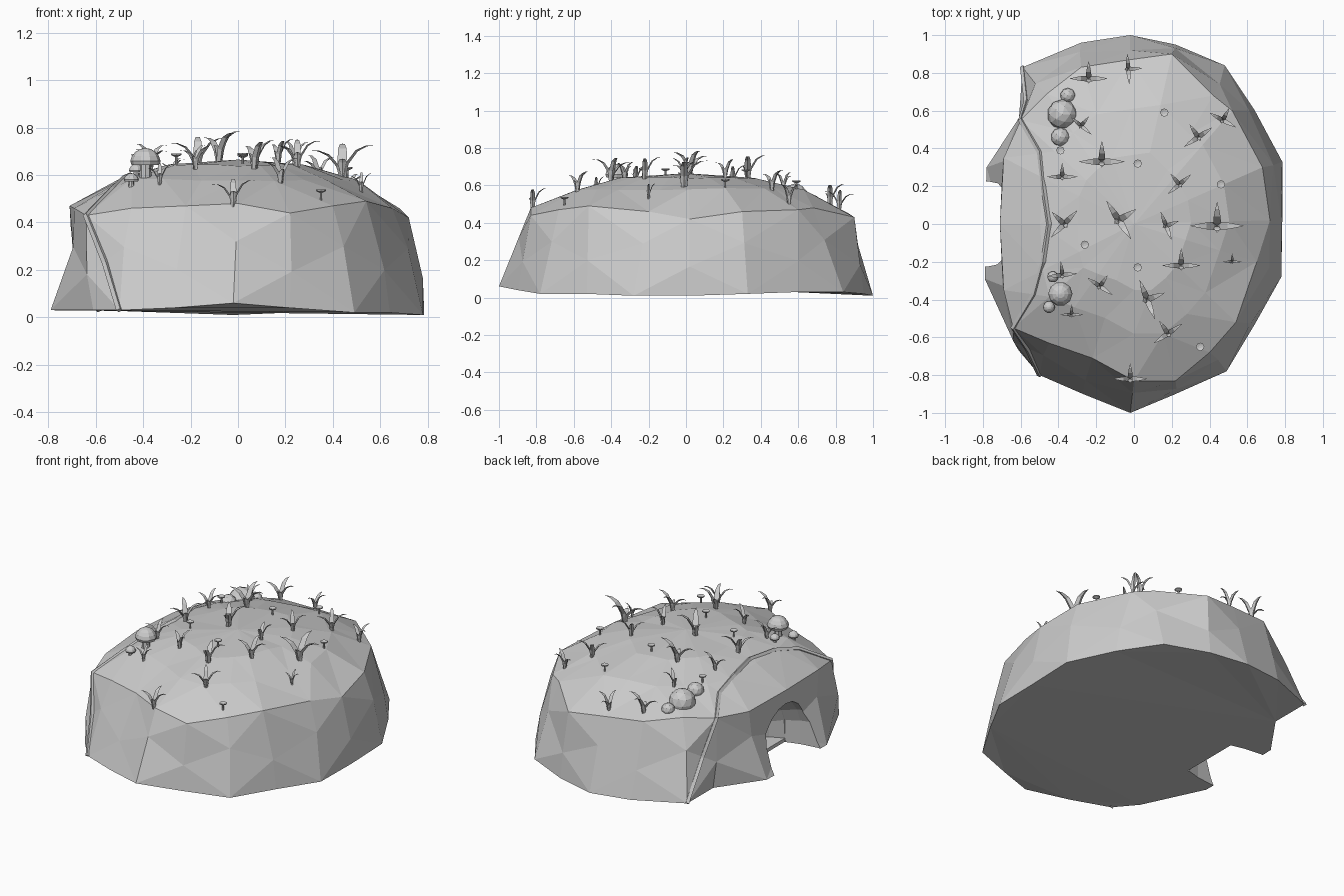
import bpy, bmesh, random
from math import sin, cos, pi
from mathutils import Vector, Matrix
from mathutils.bvhtree import BVHTree

random.seed(4)
if "Cube" in bpy.data.objects:
    bpy.data.objects.remove(bpy.data.objects["Cube"])

stone = bpy.data.materials.new("plain_grey")
stone.use_nodes = True
GREY = (0.6, 0.6, 0.6, 1)
stone.diffuse_color = GREY
stone.node_tree.nodes["Principled BSDF"].inputs["Base Color"].default_value = GREY


def finish(bm, name):
    bmesh.ops.recalc_face_normals(bm, faces=bm.faces)
    mesh = bpy.data.meshes.new(name)
    bm.to_mesh(mesh)
    bm.free()
    mesh.materials.append(stone)
    ob = bpy.data.objects.new(name, mesh)
    bpy.context.collection.objects.link(ob)
    return ob


def loft(bm, rings, caps=True):
    loops = [[bm.verts.new(p) for p in ring] for ring in rings]
    n = len(loops[0])
    for a, b in zip(loops, loops[1:]):
        for i in range(n):
            j = (i + 1) % n
            bm.faces.new((a[i], a[j], b[j], b[i]))
    if caps:
        bm.faces.new(loops[0])
        bm.faces.new(loops[-1])
    return loops


# Rocky mound: base outline, rim outline, then rings closing over the crown
base = [Vector(p) for p in (
    (-.02, -1, .06), (.22, -.9, .04), (.49, -.78, .02), (.64, -.53, .02), (.78, -.28, .01),
    (.785, .02, .01), (.785, .33, .02), (.64, .6, .03), (.48, .84, .03), (.22, .95, .02),
    (-.02, 1, .01), (-.28, .96, .02), (-.59, .83, .03), (-.59, .57, .03), (-.78, .3, .03),
    (-.79, 0, .03), (-.79, -.29, .03), (-.61, -.67, .03), (-.5, -.8, .03), (-.27, -.9, .04))]
rim = [Vector(p) for p in (
    (0, -.83, .48), (.22, -.83, .44), (.4, -.68, .47), (.54, -.52, .49), (.65, -.2, .46),
    (.72, .02, .42), (.68, .3, .46), (.52, .6, .47), (.42, .68, .48), (.2, .9, .43),
    (-.02, .87, .45), (-.28, .83, .47), (-.46, .69, .49), (-.6, .55, .47), (-.69, .35, .46),
    (-.71, 0, .47), (-.69, -.35, .46), (-.64, -.55, .43), (-.45, -.63, .46), (-.22, -.71, .47))]


def crown(scale, z):
    return [Vector((p.x * scale, p.y * scale, z + random.uniform(-.006, .006))) for p in rim]


middle = [a.lerp(b, .5 + .12 * (-1) ** i) for i, (a, b) in enumerate(zip(base, rim))]
for i, p in enumerate(middle):
    if 14 <= i <= 16:        # cave wall pulls in above its feet
        p.x = -.695
    else:
        p.x *= 1.025
bm = bmesh.new()
loops = loft(bm, [base, middle, rim, crown(.7, .58), crown(.42, .64)], False)
peak = bm.verts.new((0, 0, .665))
top = loops[-1]
for i in range(len(top)):
    bm.faces.new((top[i], top[(i + 1) % len(top)], peak))
bm.faces.new(loops[0])
bmesh.ops.triangulate(bm, faces=bm.faces, quad_method='SHORT_EDGE')
bmesh.ops.recalc_face_normals(bm, faces=bm.faces)
surface = BVHTree.FromBMesh(bm)
mound = finish(bm, "rock_mound")


def ground(x, y):
    return surface.ray_cast(Vector((x, y, 2)), Vector((0, 0, -1)))[0].z


# Cave hollow: an arch through the wall, narrowing into a rounded alcove with a floor
def arch(x, s, floor):
    pts = [Vector((x, .03 * (1 - s) + .23 * s * cos(t), .06 + .33 * s * sin(t) ** .8))
           for t in [pi * k / 10 for k in range(11)]]
    pts[0].z = pts[-1].z = floor
    return pts


bm = bmesh.new()
loft(bm, [arch(-1, 1.05, -.1), arch(-.76, 1, -.1), arch(-.66, .95, -.1), arch(-.57, .85, -.1),
          arch(-.565, .85, .05), arch(-.48, .7, .05), arch(-.42, .45, .05)])
cutter = finish(bm, "cave_cutter")
cutter.hide_render = True
cut = mound.modifiers.new("cave", 'BOOLEAN')
cut.operation = 'DIFFERENCE'
cut.solver = 'EXACT'
cut.object = cutter
bpy.context.view_layer.objects.active = mound
bpy.ops.object.modifier_apply(modifier=cut.name)
bpy.data.objects.remove(cutter)

# Thin ledge bordering the cave side
ledge_top = [Vector((x, y, ground(x, y))) for x, y in
             ((-.53, -.37), (-.48, -.2), (-.45, 0), (-.48, .2), (-.5, .38))]
path = [base[18], Vector((-.56, -.67, .23)), rim[17], *ledge_top, rim[13],
        Vector((-.57, .65, .25)), base[12]]
bm = bmesh.new()
rings = []
for i, p in enumerate(path):
    along = (path[min(i + 1, len(path) - 1)] - path[max(i - 1, 0)]).normalized()
    out = Vector((p.x, p.y, .25)).normalized()
    side = along.cross(out).normalized() * .01
    lift = side.cross(along).normalized() * .01
    rings.append([p + side + lift, p - side + lift, p - side - lift, p + side - lift])
loft(bm, rings)
finish(bm, "cave_ledge")


# Grass: curved three-sided blades, two to the sides, one back, one upright
def blade(bm, place, heading, reach, height, width):
    turn = place @ Matrix.Rotation(heading, 4, 'Z')
    rings = []
    for t, w in ((0, .75), (.3, 1), (.6, .85), (.82, .5), (1, .04)):
        x, z = reach * t ** 1.8, height * sin(t * 1.7) - .01
        w *= width
        rings.append([turn @ Vector(q) for q in
                      ((x + w * .5, 0, z - w * .3), (x, w, z), (x, -w, z))])
    loft(bm, rings)


tufts = ((-.24, .77, .1, 0), (-.03, .82, .08, -1.5), (-.28, .52, .07, -.7), (-.38, .25, .08, 0),
         (-.17, .33, .12, 0), (.34, .46, .09, .6), (.47, .55, .08, -.5), (.24, .21, .08, .7),
         (-.37, 0, .1, .8), (-.08, .02, .12, -1), (.17, -.01, .08, -1.2), (.44, -.01, .14, 0),
         (.25, -.22, .1, 0), (.52, -.2, .05, 0), (-.38, -.27, .08, .1), (-.18, -.33, .08, -.6),
         (.07, -.4, .11, -1.2), (.18, -.58, .09, .6), (-.33, -.48, .06, 0), (-.02, -.82, .09, 0))
for n, (x, y, spread, spin) in enumerate(tufts):
    place = Matrix.Translation((x, y, ground(x, y))) @ Matrix.Rotation(spin, 4, 'Z')
    bm = bmesh.new()
    for heading, reach, height in ((0, 1, 1), (pi, 1, .85), (pi / 2, .9, 1.05), (-pi / 2, .25, .6)):
        blade(bm, place, heading, spread * reach, (spread * .6 + .058) * height, spread * .15)
    finish(bm, f"grass_tuft_{n + 1}")


# Turned shapes for flowers and mushrooms
def turned(name, x, y, z, profile, sides):
    bm = bmesh.new()
    angles = [2 * pi * k / sides for k in range(sides)]
    loft(bm, [[Vector((x + r * cos(a), y + r * sin(a), z + h)) for a in angles]
              for r, h in profile])
    finish(bm, name)


flowers = ((.16, .59), (.02, .32), (.46, .21), (-.26, -.11), (.02, -.23), (.35, -.65), (-.39, .39))
for n, (x, y) in enumerate(flowers):
    turned(f"small_flower_{n + 1}", x, y, ground(x, y),
           ((.005, -.01), (.005, .03), (.022, .038), (.022, .044), (.008, .04)), 8)

# Mushrooms with domed caps
for n, (x, y, r, h) in enumerate(((-.39, -.37, .065, .055), (-.43, -.28, .03, .02),
                                  (-.45, -.44, .032, .02))):
    z = ground(x, y)
    turned(f"mushroom_stem_{n + 1}", x, y, z, ((r * .4, -.03), (r * .35, h + .01)), 8)
    cap = [(r * .4, h), (r * .9, h - r * .1)]
    cap += [(r * cos(t), h + r * sin(t)) for t in (.15, .5, .85, 1.2, 1.5)]
    turned(f"mushroom_cap_{n + 1}", x, y, z, cap, 10)

# Round puffballs half sunk into the back of the crown
for n, (x, y, r) in enumerate(((-.38, .58, .08), (-.35, .68, .04), (-.39, .46, .05))):
    bm = bmesh.new()
    spot = Matrix.Translation((x, y, ground(x, y) - r * .1))
    bmesh.ops.create_icosphere(bm, subdivisions=2, radius=r, matrix=spot)
    finish(bm, f"puffball_{n + 1}")
